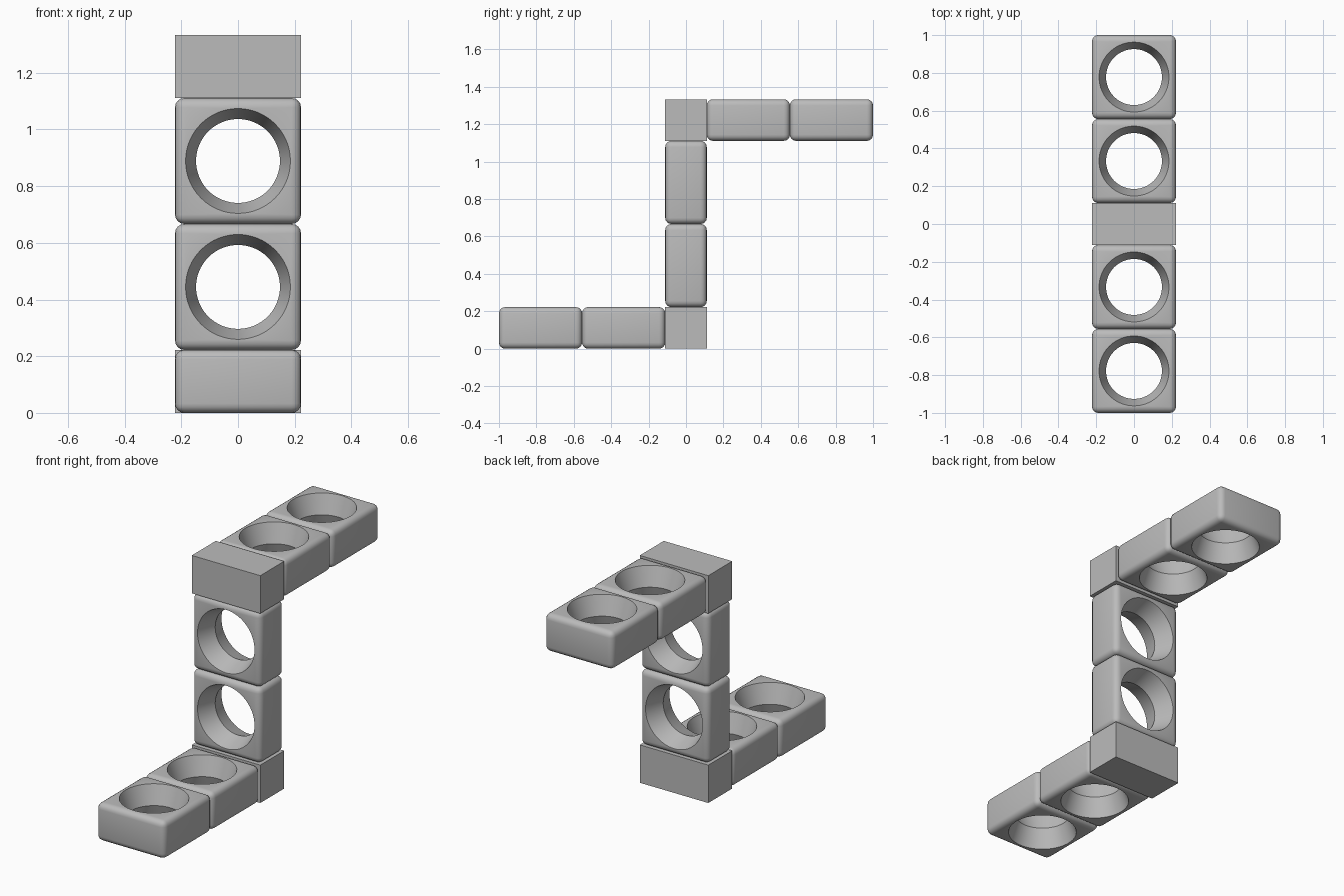
import bpy, bmesh, math

if "Cube" in bpy.data.objects:
    bpy.data.objects.remove(bpy.data.objects["Cube"])

U = 2 / 9          # module: one thickness; a ring block is 2 x 2 x 1 modules
R_OUT, R_MID = 0.185, 0.148

grey = bpy.data.materials.new("plain grey")
grey.diffuse_color = (0.5, 0.5, 0.5, 1)
grey.use_nodes = True
grey.node_tree.nodes["Principled BSDF"].inputs["Base Color"].default_value = grey.diffuse_color


def box(name, size, loc):
    bpy.ops.mesh.primitive_cube_add(size=1, location=loc)
    ob = bpy.context.object
    ob.name = name
    ob.scale = size
    bpy.ops.object.transform_apply(location=False, rotation=False, scale=True)
    ob.data.materials.append(grey)
    return ob


# Hourglass cutter: widest outside both faces, narrowest at mid-depth
def hourglass():
    bm = bmesh.new()
    n, over = 64, 1.2
    r_end = R_MID + (R_OUT - R_MID) * over
    rings = []
    for r, z in ((r_end, -U / 2 * over), (R_MID, 0), (r_end, U / 2 * over)):
        rings.append([bm.verts.new((r * math.cos(2 * math.pi * i / n),
                                    r * math.sin(2 * math.pi * i / n), z)) for i in range(n)])
    for a, b in zip(rings, rings[1:]):
        for i in range(n):
            j = (i + 1) % n
            bm.faces.new((a[i], a[j], b[j], b[i]))
    bm.faces.new(rings[0][::-1])
    bm.faces.new(rings[2])
    me = bpy.data.meshes.new("hole_cutter")
    bm.to_mesh(me)
    bm.free()
    me.materials.append(grey)
    ob = bpy.data.objects.new("hole_cutter", me)
    bpy.context.collection.objects.link(ob)
    ob.hide_render = True
    return ob


# Master ring block: rounded box with the hourglass hole
cutter = hourglass()
block = box("lower_arm_block_1", (2 * U, 2 * U, U), (0, 0, 0))
bev = block.modifiers.new("round", 'BEVEL')
bev.width, bev.segments = 0.033, 4
cut = block.modifiers.new("hole", 'BOOLEAN')
cut.object, cut.operation, cut.solver = cutter, 'DIFFERENCE', 'EXACT'
bpy.context.view_layer.objects.active = block
for m in ("round", "hole"):
    bpy.ops.object.modifier_apply(modifier=m)
bpy.data.objects.remove(cutter)
bpy.ops.object.select_all(action='DESELECT')
block.select_set(True)
bpy.ops.object.shade_smooth_by_angle(angle=math.radians(30))

# Lower arm, upright post and upper arm, two ring blocks each
places = []
for i in range(2):
    d = (1.5 + 2 * i) * U
    places += [(f"lower_arm_block_{i + 1}", (0, -d, U / 2), 0),
               (f"post_block_{i + 1}", (0, 0, d + U / 2), math.pi / 2),
               (f"upper_arm_block_{i + 1}", (0, d, 5.5 * U), 0)]
for k, (name, loc, rot) in enumerate(places):
    ob = block
    if k:
        ob = block.copy()
        bpy.context.collection.objects.link(ob)
    ob.name, ob.location, ob.rotation_euler = name, loc, (rot, 0, 0)

# Plain sharp-edged corner blocks
box("lower_corner", (2 * U, U, U), (0, 0, U / 2))
box("upper_corner", (2 * U, U, U), (0, 0, 5.5 * U))
